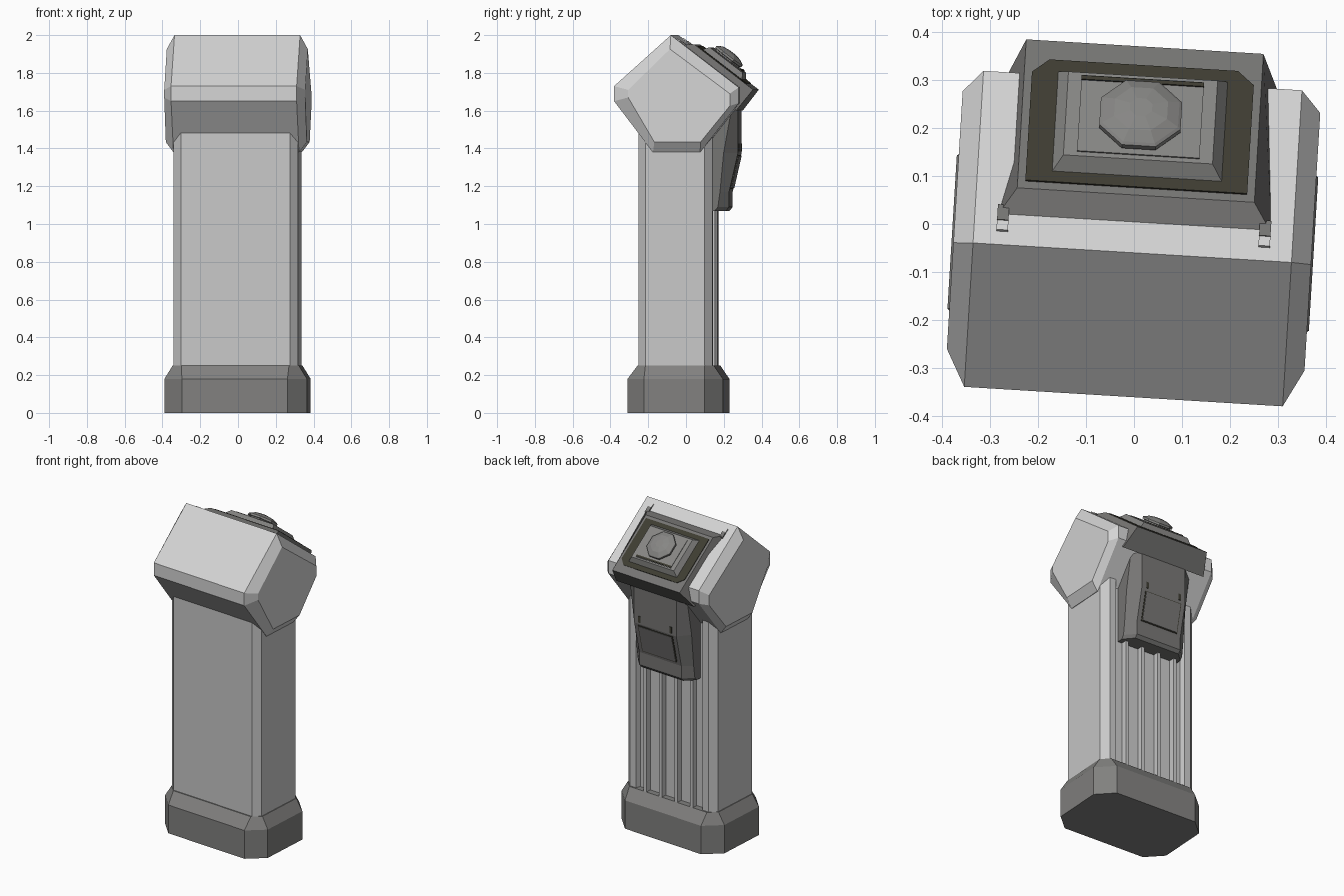
import bpy, bmesh, math
from mathutils import Vector

cube = bpy.data.objects.get("Cube")
if cube:
    bpy.data.objects.remove(cube, do_unlink=True)

TURN = math.radians(-3.5)      # the whole post stands slightly turned


def material(name, r, g, b):
    m = bpy.data.materials.new(name)
    m.use_nodes = True
    m.diffuse_color = (r, g, b, 1)
    m.node_tree.nodes["Principled BSDF"].inputs["Base Color"].default_value = (r, g, b, 1)
    return m


SHELL = material("pale grey", .66, .66, .66)
COLUMN = material("light grey", .58, .58, .58)
BASE = material("mid grey", .22, .218, .212)
CONSOLE = material("dark grey", .18, .177, .172)
PANEL = material("panel grey", .24, .238, .23)
OLIVE = material("dark olive", .048, .046, .032)


def loft(name, rings, mat):
    """Skin equal rings of points and cap both ends."""
    bm = bmesh.new()
    loops = [[bm.verts.new(p) for p in ring] for ring in rings]
    n = len(loops[0])
    for a, b in zip(loops, loops[1:]):
        for i in range(n):
            j = (i + 1) % n
            bm.faces.new((a[i], a[j], b[j], b[i]))
    bm.faces.new(loops[0])
    bm.faces.new(loops[-1])
    bmesh.ops.recalc_face_normals(bm, faces=bm.faces)
    mesh = bpy.data.meshes.new(name)
    bm.to_mesh(mesh)
    bm.free()
    mesh.materials.append(mat)
    obj = bpy.data.objects.new(name, mesh)
    obj.rotation_euler.z = TURN
    bpy.context.collection.objects.link(obj)
    return obj


def box(name, lo, hi, mat):
    rect = [(lo[0], lo[1]), (hi[0], lo[1]), (hi[0], hi[1]), (lo[0], hi[1])]
    return loft(name, [[(x, y, z) for x, y in rect] for z in (lo[2], hi[2])], mat)


def octagon(hx, y0, y1, cx, cy, z):
    """Chamfered rectangle at height z."""
    return [(-hx, y0 + cy, z), (-hx + cx, y0, z), (hx - cx, y0, z), (hx, y0 + cy, z),
            (hx, y1 - cy, z), (hx - cx, y1, z), (-hx + cx, y1, z), (-hx, y1 - cy, z)]


# Base foot with tapered shoulder
loft("base", [octagon(.378, -.293, .213, .098, .093, 0),
              octagon(.378, -.293, .213, .098, .093, .18),
              octagon(.335, -.24, .165, .05, .045, .25)], BASE)

# Column with a recessed back
half = [(.289, -.233), (.33, -.195), (.33, .117), (.289, .157), (.245, .157), (.235, .128)]
outline = half + [(-x, y) for x, y in reversed(half)]
loft("column", [[(x, y, z) for x, y in outline] for z in (.2, 1.62)], COLUMN)

# Vertical ribs in the recess
for i in range(4):
    x = -.171 + i * .114
    box("back_rib", (x - .01, .12, .2), (x + .01, .165, 1.5), COLUMN)

# Head: sloped prism with smaller end caps
body = [(-.06, 2), (-.361, 1.73), (-.361, 1.65), (-.155, 1.38),
        (.095, 1.38), (.30, 1.64), (.30, 1.723)]
cap = [(-.062, 1.926), (-.284, 1.71), (-.284, 1.67), (-.145, 1.434),
       (.10, 1.434), (.255, 1.625), (.255, 1.69)]
loft("head", [[(x, y, z) for y, z in prof] for x, prof in
              ((-.374, cap), (-.333, body), (.333, body), (.374, cap))], SHELL)

# Local frame on the rear slope: s runs down it, h rises from it
ORIGIN = Vector((0, -.06, 2))
DOWN = Vector((0, .792, -.61))
UP = Vector((0, .61, .792))


def slope(x, s, h):
    return ORIGIN + Vector((x, 0, 0)) + DOWN * s + UP * h


def plate(name, hx, s0, s1, h0, h1, mat, x=0, cut=0, taper=0):
    """Raised block on the slope; cut chamfers its lower corners."""
    rings = []
    for h, t in ((h0, 0), (h1, taper)):
        w, a, b = hx - t, s0 + t, s1 - t
        pts = [(-w, a), (w, a), (w, b - cut), (w - cut, b), (cut - w, b), (-w, b - cut)]
        if not cut:
            pts = [(-w, a), (w, a), (w, b), (-w, b)]
        rings.append([slope(x + px, s, h) for px, s in pts])
    return loft(name, rings, mat)


# Console housing
loft("console_housing", [
    [slope(-.288, .076, -.004), slope(.288, .076, -.004),
     slope(.288, .516, -.107), slope(-.288, .516, -.107)],
    [slope(-.248, .126, .034), slope(.248, .126, .034),
     slope(.248, .518, .034), slope(-.248, .518, .034)]], CONSOLE)
plate("console_border", .232, .145, .466, .032, .038, OLIVE, cut=.035)
plate("console_panel", .18, .17, .438, .034, .068, PANEL, taper=.024)
plate("panel_inset", .128, .205, .405, .066, .071, PANEL)
plate("panel_slot", .128, .392, .402, .07, .074, OLIVE)

# Eight-sided domed button
rings = []
for r, h in ((.082, .066), (.082, .078), (.092, .08), (.092, .092), (.086, .096),
             (.06, .108), (.025, .114)):
    rings.append([slope(r * math.cos(math.tau * (i + .5) / 8),
                        .297 + r * math.sin(math.tau * (i + .5) / 8), h) for i in range(8)])
loft("button", rings, PANEL)

# Small bars at the upper corners of the console
for side in (-1, 1):
    plate("corner_bar", .012, .035, .065, -.004, .006, SHELL, x=side * .274, cut=.006)
    plate("corner_bar_end", .012, .06, .1, -.004, .008, CONSOLE, x=side * .274)

# Rear arm under the console
arm = []
for z, side_y, back_y in ((1.64, .26, .285), (1.375, .212, .285), (1.17, .193, .238),
                          (1.09, .182, .238), (1.07, .165, .222)):
    arm.append([(-.21, .125, z), (.21, .125, z), (.21, side_y, z),
                (.155, back_y, z), (-.155, back_y, z), (-.21, side_y, z)])
loft("rear_arm", arm, CONSOLE)


def arm_plate(name, hx, z0, z1, lift, mat):
    """Thin plate lying on the sloped part of the arm."""
    rings = []
    for z in (z0, z1):
        y = .238 + (z - 1.17) * .047 / .205
        rings.append([(-hx, y - .01, z), (hx, y - .01, z), (hx, y + lift, z), (-hx, y + lift, z)])
    loft(name, rings, mat)


arm_plate("hatch_rim", .128, 1.185, 1.365, .003, OLIVE)
arm_plate("hatch", .122, 1.19, 1.36, .006, CONSOLE)
for side in (-1, 1):
    x = side * .115
    box("hatch_slot", (x - .008, .27, 1.385), (x + .008, .289, 1.425), OLIVE)
